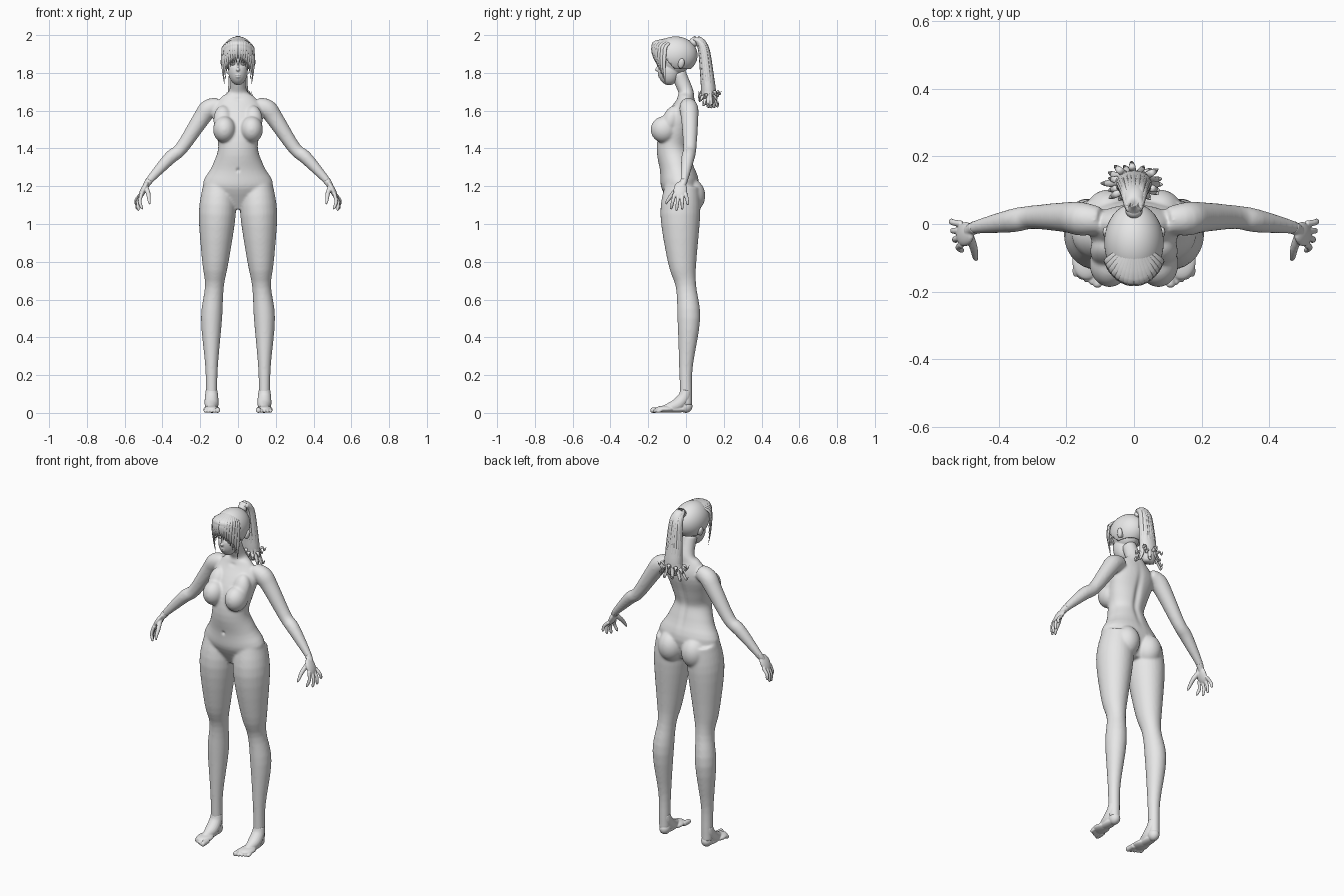
import bpy, bmesh, math, random
from mathutils import Vector, Matrix

random.seed(4)
cube = bpy.data.objects.get("Cube")
if cube:
    bpy.data.objects.remove(cube, do_unlink=True)

grey = bpy.data.materials.new("clay_grey")
grey.use_nodes = True
grey.diffuse_color = (.8, .8, .8, 1)
grey.node_tree.nodes["Principled BSDF"].inputs["Base Color"].default_value = grey.diffuse_color

SIDEWAYS, DEPTH, UP = Vector((1, 0, 0)), Vector((0, 1, 0)), Vector((0, 0, 1))


def smooth_path(stations, steps=4):
    """Catmull-Rom interpolation through stations of position and radius."""
    knots = [Vector(station) for station in stations]
    knots = [knots[0], *knots, knots[-1]]
    path = []
    for before, start, end, after in zip(knots, knots[1:], knots[2:], knots[3:]):
        leave, arrive = (end - before) / 2, (after - start) / 2
        for step in range(steps):
            t = step / steps
            ease = t * t * (3 - 2 * t)
            path.append(start.lerp(end, ease) + leave * t * (1 - t) ** 2
                        - arrive * t * t * (1 - t))
    return path + [knots[-1]]


def tube(bm, stations, ref=DEPTH, side=1, sides=20, ratio=1):
    """Loft elliptical rings along a path; the last radius lies along ref."""
    path = smooth_path(stations)
    centres = [Vector(point[:3]) for point in path]
    last = len(path) - 1
    rings = []
    for i, point in enumerate(path):
        tangent = (centres[min(i + 1, last)] - centres[max(i - 1, 0)]).normalized()
        along = (ref - tangent * ref.dot(tangent)).normalized()
        across = along.cross(tangent)
        ring = []
        for k in range(sides):
            angle = math.tau * k / sides
            corner = (centres[i] + across * math.cos(angle) * point[3]
                      + along * math.sin(angle) * point[-1] * ratio)
            corner.x *= side
            ring.append(bm.verts.new(corner))
        rings.append(ring)
    faces = [bm.faces.new(rings[0]), bm.faces.new(rings[-1])]
    for lower, upper in zip(rings, rings[1:]):
        for k in range(sides):
            faces.append(bm.faces.new((lower[k - 1], lower[k], upper[k], upper[k - 1])))
    bmesh.ops.recalc_face_normals(bm, faces=faces)


def ball(bm, centre, radii, side=1, axis=UP):
    """Ellipsoid whose height runs along axis, mirrored by side."""
    mirror = Vector((side, 1, 1))
    turn = UP.rotation_difference(Vector(axis) * mirror).to_matrix().to_4x4()
    matrix = Matrix.Translation(Vector(centre) * mirror) @ turn @ Matrix.Diagonal((*radii, 1))
    bmesh.ops.create_uvsphere(bm, u_segments=40, v_segments=24, radius=1, matrix=matrix)


def finish(bm, name, voxel=0, relax=0, dents=()):
    """Make the object, fuse its volumes, then press in soft dents."""
    mesh = bpy.data.meshes.new(name)
    bm.to_mesh(mesh)
    bm.free()
    part = bpy.data.objects.new(name, mesh)
    bpy.context.collection.objects.link(part)
    if voxel:
        fuse = part.modifiers.new("fuse", 'REMESH')
        fuse.mode, fuse.voxel_size = 'VOXEL', voxel
        soften = part.modifiers.new("soften", 'SMOOTH')
        soften.iterations = relax
        graph = bpy.context.evaluated_depsgraph_get()
        mesh = bpy.data.meshes.new_from_object(part.evaluated_get(graph))
        part.modifiers.clear()
        part.data = mesh
    mesh.materials.clear()
    mesh.materials.append(grey)
    for vertex in mesh.vertices:
        for centre, size, push in dents:
            offset = Vector((abs(vertex.co.x), *vertex.co.yz)) - Vector(centre)
            reach = sum((a / b) ** 2 for a, b in zip(offset, size))
            vertex.co.y += push * math.exp(-reach)
    mesh.shade_smooth()
    return part


# Torso, neck, legs and arms fused into one skin
torso = [(0, -.02, 1.08, .08, .05), (0, -.03, 1.2, .185, .1), (0, -.05, 1.3, .14, .09),
         (0, -.07, 1.4, .105, .085), (0, -.05, 1.5, .12, .085), (0, -.01, 1.6, .135, .07),
         (0, 0, 1.67, .09, .045), (0, 0, 1.7, .05, .04), (0, -.02, 1.75, .04, .04),
         (0, -.04, 1.8, .04, .04)]
leg = [(.1, -.02, 1.2, .085), (.11, -.03, 1.05, .098), (.12, -.02, .8, .07),
       (.125, 0, .67, .05), (.14, .015, .5, .056), (.14, 0, .25, .034),
       (.14, 0, .1, .03), (.14, 0, .04, .03)]
arm = [(.1, .01, 1.63, .04), (.155, .015, 1.61, .05), (.2, .02, 1.55, .045),
       (.3, .02, 1.4, .035), (.36, .01, 1.35, .035), (.47, -.01, 1.23, .02),
       (.49, -.02, 1.2, .016)]
bm = bmesh.new()
tube(bm, torso, sides=36)
for side in (1, -1):
    tube(bm, leg, side=side, sides=28, ratio=1.08)
    tube(bm, arm, side=side, sides=24)
    # Buttock, breast and its upper slope
    ball(bm, (.076, .024, 1.15), (.073, .078, .09), side)
    ball(bm, (.072, -.117, 1.5), (.06, .07, .07), side)
    ball(bm, (.08, -.08, 1.55), (.05, .045, .08), side, axis=(0, .35, 1))
spine = ((0, .04, 1.45), (.018, .05, .14), -.012)
navel = ((0, -.14, 1.285), (.008, .04, .01), .009)
collar = ((0, -.09, 1.66), (.02, .06, .01), .006)
finish(bm, "body", voxel=.006, relax=12, dents=[spine, navel, collar])

for side, label in ((1, "left"), (-1, "right")):
    # Hand: palm, four fingers and a thumb
    bm = bmesh.new()
    tube(bm, arm[-2:], side=side)
    ball(bm, (.5, -.03, 1.18), (.016, .036, .05), side, axis=(-.5, .1, 1))
    for i in range(4):
        base = Vector((.51, -.06 + .02 * i, 1.16, .01))
        tip = Vector((.51 + .02 * math.sqrt(i), -.08 + .03 * i, 1.07 + .008 * (i - 1) ** 2, .004))
        knuckle = base.lerp(tip, .5) + Vector((.01, 0, 0, .002))
        pad = base.lerp(tip, .9) + Vector((0, 0, 0, .003))
        tube(bm, [base, knuckle, pad, tip], side=side, sides=12)
    tube(bm, [(.49, -.03, 1.2, .014), (.475, -.07, 1.16, .012), (.47, -.1, 1.12, .008),
              (.465, -.105, 1.105, .004)], side=side, sides=12)
    finish(bm, label + "_hand", voxel=.003, relax=3)

    # Foot: ankle, heel, sole and five toes
    bm = bmesh.new()
    tube(bm, [(.14, 0, .12, .03), (.14, -.01, .08, .034), (.14, -.05, .04, .034),
              (.14, -.12, .02, .018)], ref=SIDEWAYS, side=side, ratio=1.05)
    ball(bm, (.138, 0, .034), (.03, .034, .034), side)
    ball(bm, (.14, -.05, .02), (.03, .07, .018), side)
    ball(bm, (.14, -.11, .02), (.043, .055, .018), side)
    for i in range(5):
        x, radius = .108 + .016 * i, .014 if i == 0 else .01
        end = -.188 + .008 * i
        tube(bm, [(x, -.13, .016, radius), (x, end + .01, radius, radius),
                  (x, end, radius, radius / 2)], ref=SIDEWAYS, side=side, sides=12)
    finish(bm, label + "_foot", voxel=.003, relax=4)

# Head: cranium, face, nose, lips and ears
bm = bmesh.new()
ball(bm, (0, -.06, 1.885), (.07, .09, .095))
ball(bm, (0, -.09, 1.815), (.052, .06, .08))
ball(bm, (0, -.146, 1.835), (.006, .01, .03))
ball(bm, (0, -.152, 1.817), (.01, .012, .009))
ball(bm, (0, -.14, 1.788), (.017, .01, .005))
ball(bm, (0, -.138, 1.778), (.014, .01, .005))
for side in (1, -1):
    ball(bm, (.08, -.025, 1.85), (.012, .017, .028), side, axis=(.2, .2, 1))
    ball(bm, (.065, -.025, 1.845), (.02, .012, .018), side)
socket = ((.026, -.14, 1.847), (.015, .04, .01), .01)
finish(bm, "head", voxel=.003, relax=4, dents=[socket])
bm = bmesh.new()
for side in (1, -1):
    ball(bm, (.026, -.127, 1.846), (.014, .012, .007), side)
finish(bm, "eyes")

# Hair cap: a shell trimmed along the nape and the hairline
bm = bmesh.new()
ball(bm, (0, -.055, 1.893), (.088, .116, .1))
for normal in (UP, UP + DEPTH * 1.15):
    bmesh.ops.bisect_plane(bm, geom=[*bm.verts, *bm.edges, *bm.faces], plane_co=(0, -.06, 1.82),
                           plane_no=normal, clear_inner=True)
cap = finish(bm, "hair_cap")
shell = cap.modifiers.new("thickness", 'SOLIDIFY')
shell.thickness = .018

# Fringe locks sweeping from the crown to the cheeks
bm = bmesh.new()
for side in (1, -1):
    for i in range(8):
        t = i / 7
        turn = .1 + .95 * t
        length = .13 + .12 * t * t
        outward, wide = (Vector((math.sin(turn), -math.cos(turn), 0)),
                         Vector((math.cos(turn), math.sin(turn), 0)))
        lock = []
        for k in range(7):
            fall = k / 6
            spread = 1.05 * math.sin(2.1 * fall ** .4)
            place = outward * Vector((.09, .118, 0)) * spread
            width = .014 * (1 - fall * fall) + .001
            lock.append((place.x, place.y - .055, 1.985 - length * fall, width / 2, width))
        tube(bm, lock, ref=wide, side=side, sides=10)
finish(bm, "fringe")

# Ponytail core with curling strands around it
tail = [(0, .03, 1.95, .016), (0, .05, 1.98, .022), (0, .09, 1.94, .036),
        (0, .11, 1.8, .046), (0, .12, 1.69, .052), (0, .12, 1.63, .03)]
bm = bmesh.new()
tube(bm, tail, sides=24, ratio=.75)
strands = 20
for i in range(strands):
    angle = math.tau * (i + random.uniform(-.3, .3)) / strands
    around = Vector((math.cos(angle), math.sin(angle) * .7, 0))
    end = Vector((0, .12, random.uniform(1.61, 1.7)))
    flare = random.uniform(.075, .1)
    strand = [(*(Vector(station[:3]) + around * station[3] * .9), .007, .011)
              for station in tail[1:-1]]
    for reach, lift, width in ((.75, .02, .01), (.9, 0, .007), (1, .02, .002)):
        strand.append((*(end + around * flare * reach + UP * lift), width / 2, width))
    tube(bm, strand, ref=UP.cross(around), sides=8)
finish(bm, "ponytail")

# Hair tie at the root of the ponytail
bm = bmesh.new()
tube(bm, [(0, .03, 1.95, .02), (0, .04, 1.96, .026), (0, .05, 1.965, .022)])
finish(bm, "hair_tie")
